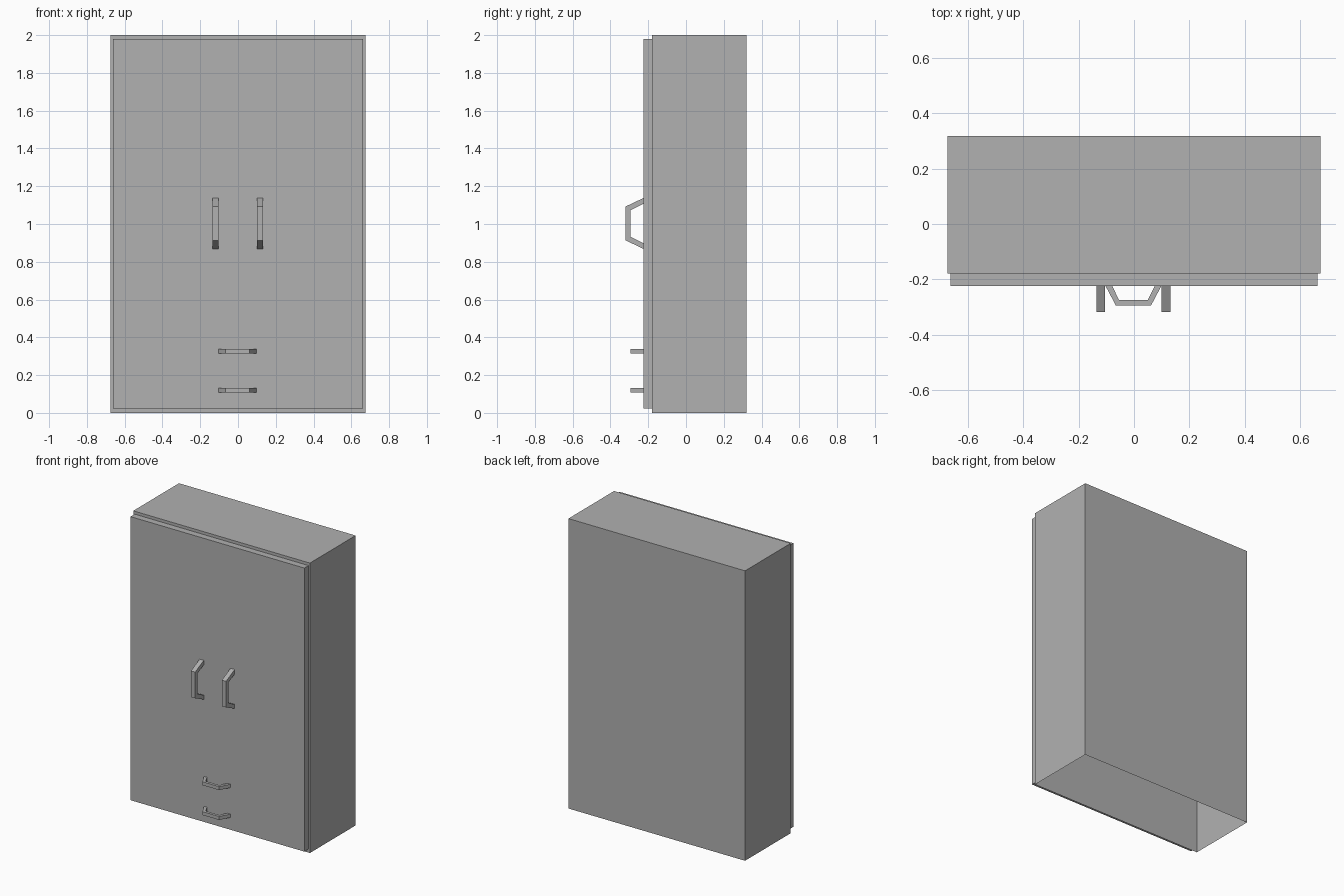
import bpy
import bmesh
from mathutils import Vector

cube = bpy.data.objects.get("Cube")
if cube:
    bpy.data.objects.remove(cube, do_unlink=True)

grey = bpy.data.materials.new("plain grey")
grey.use_nodes = True
colour = (0.44, 0.44, 0.44, 1)
grey.diffuse_color = colour
grey.node_tree.nodes["Principled BSDF"].inputs["Base Color"].default_value = colour

FRONT = -0.179   # front plane of the cabinet body
DOOR = -0.224    # outer plane of the door panel
MID = -0.002     # handles share this centre line


def finish(name, bm):
    bmesh.ops.recalc_face_normals(bm, faces=bm.faces)
    mesh = bpy.data.meshes.new(name)
    bm.to_mesh(mesh)
    bm.free()
    mesh.materials.append(grey)
    obj = bpy.data.objects.new(name, mesh)
    bpy.context.collection.objects.link(obj)
    return obj


def box(name, low, high, open_bottom=False):
    low, high = Vector(low), Vector(high)
    bm = bmesh.new()
    bmesh.ops.create_cube(bm, size=1)
    bmesh.ops.scale(bm, vec=high - low, verts=bm.verts)
    bmesh.ops.translate(bm, vec=(low + high) / 2, verts=bm.verts)
    if open_bottom:
        bm.normal_update()
        under = [f for f in bm.faces if f.normal.z < -0.5]
        bmesh.ops.delete(bm, geom=under, context='FACES_ONLY')
    return finish(name, bm)


def handle(name, half, width, centre, upright):
    """Bracket handle: half is one side of its outline as (along, y) pairs."""
    outer, inner = half[:2], half[2:]
    flip = lambda pts: [(-a, y) for a, y in reversed(pts)]
    outline = outer + flip(outer) + flip(inner) + inner[::-1]
    # join the outline as a strip: outer and inner paths run side by side
    outside = outer + flip(outer)
    inside = inner + flip(inner)

    def place(a, y, w):
        if upright:
            return (centre[0] + w, y, centre[1] + a)
        return (centre[0] + a, y, centre[1] + w)

    bm = bmesh.new()
    rings = []
    for (ao, yo), (ai, yi) in zip(outside, inside):
        corners = [(ao, yo, -width), (ao, yo, width), (ai, yi, width), (ai, yi, -width)]
        rings.append([bm.verts.new(place(*c)) for c in corners])
    for r, s in zip(rings, rings[1:]):
        for i in range(4):
            j = (i + 1) % 4
            bm.faces.new((r[i], r[j], s[j], s[i]))
    bm.faces.new(rings[0])
    bm.faces.new(rings[-1])
    return finish(name, bm)


# Hollow cabinet shell, open underneath, and the door panel on its front
box("cabinet_body", (-0.674, FRONT, 0), (0.674, 0.319, 2), open_bottom=True)
box("door_panel", (-0.663, DOOR, 0.024), (0.663, FRONT, 1.98))

# Upright door handles
door_half = [(0.135, DOOR), (0.09, -0.319), (0.105, DOOR), (0.07, -0.294)]
for side, x in (("left", 0.118), ("right", -0.118)):
    handle(side + "_door_handle", door_half, 0.016, (MID + x, 1.003), True)

# Level drawer handles
drawer_half = [(0.101, DOOR), (0.064, -0.294), (0.077, DOOR), (0.052, -0.275)]
for level, z in (("upper", 0.326), ("lower", 0.12)):
    handle(level + "_drawer_handle", drawer_half, 0.012, (MID, z), False)
